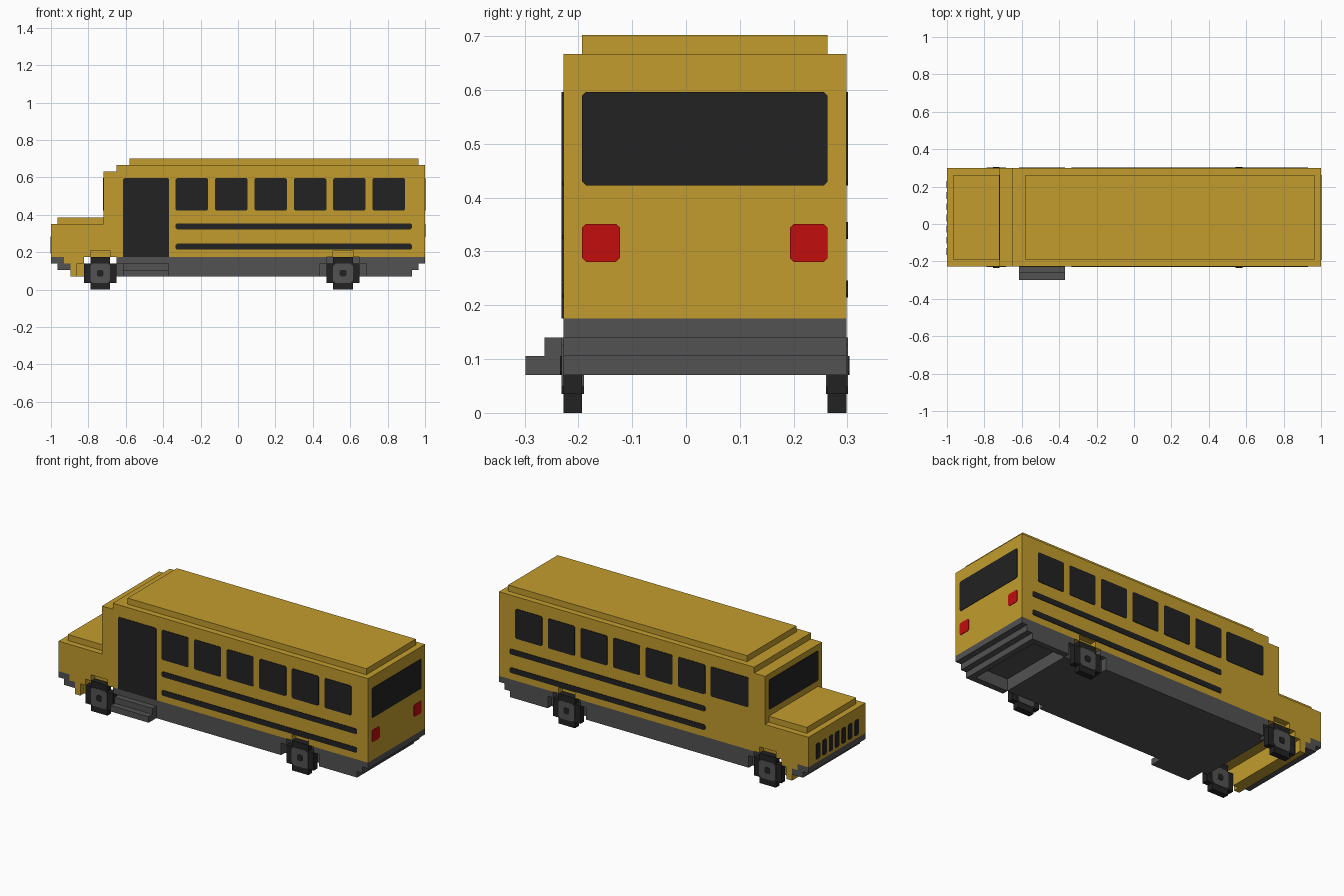
import bpy
import bmesh

cube = bpy.data.objects.get("Cube")
if cube:
    bpy.data.objects.remove(cube, do_unlink=True)

U = 2 / 57          # one building block
T = 0.003           # thickness of painted plates


def X(i): return -1 + i * U
def Y(j): return (j - 8.5) * U
def Z(k): return k * U


def material(name, rgb):
    m = bpy.data.materials.new(name)
    m.use_nodes = True
    m.diffuse_color = (*rgb, 1)
    bsdf = next(n for n in m.node_tree.nodes if n.type == 'BSDF_PRINCIPLED')
    bsdf.inputs["Base Color"].default_value = (*rgb, 1)
    bsdf.inputs["Roughness"].default_value = 0.8
    return m


YELLOW = material("bus yellow", (0.54, 0.335, 0.026))
GREY = material("trim grey", (0.084, 0.084, 0.084))
BLACK = material("glass and rubber black", (0.016, 0.016, 0.016))
RED = material("lamp red", (0.54, 0.004, 0.004))


def prism(name, ring, shift, mat):
    """Extrude a closed ring of 3D points along a vector."""
    bm = bmesh.new()
    face = bm.faces.new([bm.verts.new(p) for p in ring])
    res = bmesh.ops.extrude_face_region(bm, geom=[face])
    verts = [g for g in res["geom"] if isinstance(g, bmesh.types.BMVert)]
    bmesh.ops.translate(bm, verts=verts, vec=shift)
    bmesh.ops.recalc_face_normals(bm, faces=bm.faces)
    me = bpy.data.meshes.new(name)
    bm.to_mesh(me)
    bm.free()
    me.materials.append(mat)
    ob = bpy.data.objects.new(name, me)
    bpy.context.collection.objects.link(ob)
    return ob


def slab(name, profile, j0, j1, mat):
    """Side profile in blocks (x, z), running across the width j0..j1."""
    return prism(name, [(X(i), Y(j0), Z(k)) for i, k in profile], (0, (j1 - j0) * U, 0), mat)


def rect(a0, a1, b0, b1):
    return [(a0, b0), (a1, b0), (a1, b1), (a0, b1)]


def rounded(a0, a1, b0, b1, c=0.2):
    """Rectangle with clipped corners."""
    return [(a0 + c, b0), (a1 - c, b0), (a1, b0 + c), (a1, b1 - c),
            (a1 - c, b1), (a0 + c, b1), (a0, b1 - c), (a0, b0 + c)]


def side_plate(name, outline, j, out, mat, lift=T):
    """Plate on a plane facing along y; out is -1 or +1."""
    return prism(name, [(X(i), Y(j), Z(k)) for i, k in outline], (0, out * lift, 0), mat)


def end_plate(name, outline, i, out, mat):
    """Plate on a plane facing along x."""
    return prism(name, [(X(i), Y(j), Z(k)) for j, k in outline], (out * T, 0, 0), mat)


SIDES = (("right", 2, 3, -1), ("left", 16, 17, 1))

# Upper body: solid core plus outer walls notched over the wheels
top = [(57, 5), (57, 19), (10, 19), (10, 18), (8, 18), (8, 10), (0, 10), (0, 5)]
notches = [(6, 5), (6, 6), (9, 6), (9, 5), (43, 5), (43, 6), (46, 6), (46, 5)]
slab("body_core", top, 3, 16, YELLOW)
for side, j0, j1, _ in SIDES:
    slab(side + "_body_wall", top + notches, j0, j1, YELLOW)
slab("hood_panel", rect(1, 8, 10, 11), 3, 16, YELLOW)
slab("roof_panel", rect(12, 56, 19, 20), 3, 16, YELLOW)

# Front bumper and valance
slab("front_bumper", [(0, 4), (0, 5), (2, 5), (2, 4), (3, 4), (3, 3), (1, 3), (1, 4)], 2, 17, GREY)
slab("front_valance", [(2, 4), (2, 5), (5, 5), (5, 2), (3, 2), (3, 4)], 3, 16, YELLOW)
for side, j0, j1, _ in SIDES:
    slab(side + "_valance_end",
         [(2, 4), (2, 5), (5, 5), (5, 4), (4, 4), (4, 2), (3, 2), (3, 4)], j0, j1, YELLOW)

# Chassis with a well under the tail, side skirts stepped around the wheels
tail = [(55, 2), (55, 3), (56, 3), (56, 4), (57, 4), (57, 5)]
slab("chassis", [(10, 5), (10, 2), (48, 2), (48, 4), (54, 4), (54, 2)] + tail, 3, 16, GREY)
for side, j0, j1, _ in SIDES:
    slab(side + "_skirt", [(10, 5), (10, 4), (11, 4), (11, 2), (41, 2), (41, 4), (42, 4), (42, 5)],
         j0, j1, GREY)
    slab(side + "_rear_skirt", [(47, 5), (47, 4), (48, 4), (48, 2)] + tail, j0, j1, GREY)

# Door steps
slab("lower_step", rect(11, 18, 2, 3), 0, 2, GREY)
slab("upper_step", rect(11, 18, 3, 4), 1, 2, GREY)

# Wheels with hubs on both faces
for axle, c in (("front", 7.5), ("rear", 44.5)):
    for side, j0, j1, _ in SIDES:
        name = f"{axle}_{side}_wheel"
        a, b, d, e = c - 2.5, c - 1.5, c + 1.5, c + 2.5
        slab(name, [(b, 0), (d, 0), (d, 1), (e, 1), (e, 4), (d, 4),
                    (d, 5), (b, 5), (b, 4), (a, 4), (a, 1), (b, 1)], j0, j1, BLACK)
        for j, out in ((j0, -1), (j1, 1)):
            side_plate(name + "_hub", rounded(b, d, 1, 4, 0.4), j, out, GREY)
            side_plate(name + "_hub_centre", rounded(c - 0.5, c + 0.5, 2, 3), j, out, BLACK, 2 * T)

# Side windows, stripes, door and driver window
for side, j, out in (("right", 2, -1), ("left", 17, 1)):
    for n in range(6):
        i = 19 + 6 * n
        side_plate(f"{side}_window_{n + 1}", rounded(i, i + 4.95, 12.05, 17), j, out, BLACK)
    for n, k in enumerate((6.1, 9.2)):
        side_plate(f"{side}_stripe_{n + 1}", rounded(19, 55, k, k + 0.9), j, out, BLACK)
side_plate("door", [(11, 5), (18, 5), (18, 16.8), (17.8, 17), (11.2, 17), (11, 16.8)], 2, -1, BLACK)
side_plate("driver_window", rounded(11, 18, 12.05, 17), 17, 1, BLACK)

# Windscreen, grille, rear window and tail lamps
end_plate("windscreen", rounded(3, 16, 12.05, 17), 8, -1, BLACK)
for n in range(7):
    j = 3.9 + 1.7 * n
    end_plate(f"grille_slot_{n + 1}", rounded(j - 0.1, j + 0.95, 5.5, 8.1), 0, -1, BLACK)
end_plate("rear_window", rounded(3, 16, 12.05, 17), 57, 1, BLACK)
for side, j in (("right", 3), ("left", 14)):
    end_plate(side + "_tail_lamp", rounded(j, j + 2, 8, 10), 57, 1, RED)
